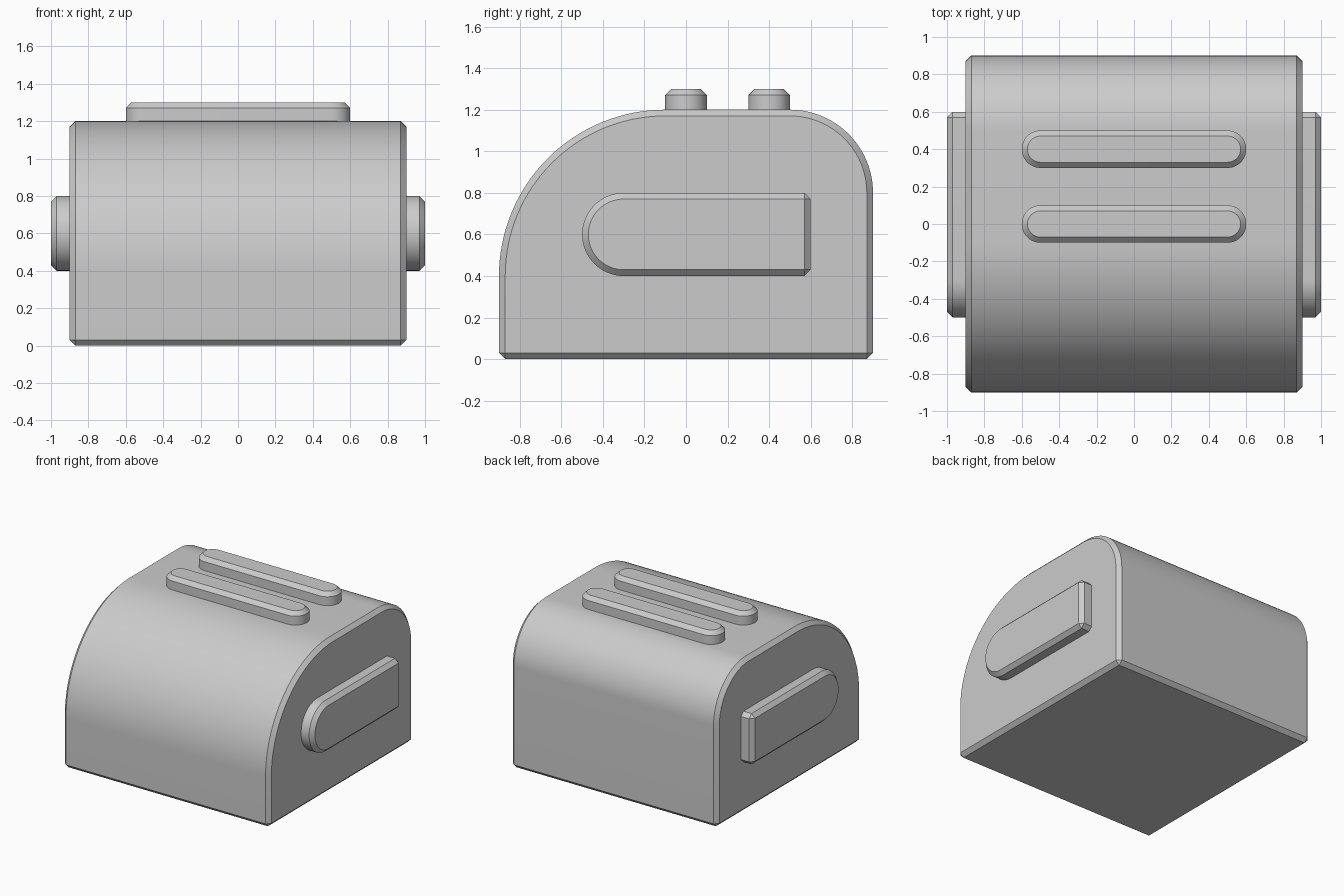
import bpy, bmesh
from math import cos, sin, radians

if "Cube" in bpy.data.objects:
    bpy.data.objects.remove(bpy.data.objects["Cube"])


def arc(cx, cy, r, a0, a1, n):
    """Points along a circular arc, angles in degrees."""
    angles = [radians(a0 + (a1 - a0) * i / n) for i in range(n + 1)]
    return [(cx + r * cos(a), cy + r * sin(a)) for a in angles]


def prism(name, outline, low, high, to_3d, bevel=0.03):
    """Extrude an outline from low to high and chamfer its sharp edges."""
    bm = bmesh.new()
    a = [bm.verts.new(to_3d(u, v, low)) for u, v in outline]
    b = [bm.verts.new(to_3d(u, v, high)) for u, v in outline]
    bm.faces.new(a)
    bm.faces.new(b)
    n = len(outline)
    for i in range(n):
        j = (i + 1) % n
        bm.faces.new((a[i], a[j], b[j], b[i]))
    bmesh.ops.recalc_face_normals(bm, faces=bm.faces)
    sharp = [e for e in bm.edges if e.calc_face_angle(0) > radians(30)]
    bmesh.ops.bevel(bm, geom=sharp, offset=bevel, offset_type='OFFSET',
                    segments=1, profile=0.5, affect='EDGES', clamp_overlap=False)
    bmesh.ops.recalc_face_normals(bm, faces=bm.faces)
    mesh = bpy.data.meshes.new(name)
    bm.to_mesh(mesh)
    bm.free()
    obj = bpy.data.objects.new(name, mesh)
    bpy.context.collection.objects.link(obj)
    bpy.ops.object.select_all(action='DESELECT')
    obj.select_set(True)
    bpy.context.view_layer.objects.active = obj
    bpy.ops.object.shade_smooth_by_angle(angle=radians(30))
    return obj


def along_x(y, z, x):
    return (x, y, z)


def along_z(x, y, z):
    return (x, y, z)


# Body: side profile with a large front curve and a smaller back curve
profile = ([(-0.9, 0), (0.9, 0)]
           + arc(0.5, 0.8, 0.4, 0, 90, 24)
           + arc(-0.1, 0.4, 0.8, 90, 180, 32))
prism("body", profile, -0.9, 0.9, along_x)

# Side panels: rounded at the front, square at the back
panel = [(0.6, 0.4), (0.6, 0.8)] + arc(-0.3, 0.6, 0.2, 90, 270, 32)
for side, s in (("right", 1), ("left", -1)):
    prism("side_panel_" + side, panel, s * 0.8, s * 1.0, along_x)

# Top rails: two rounded bars across the roof
for label, y in (("front", 0.0), ("back", 0.4)):
    bar = arc(0.5, y, 0.1, -90, 90, 24) + arc(-0.5, y, 0.1, 90, 270, 24)
    prism("top_rail_" + label, bar, 1.1, 1.3, along_z)
